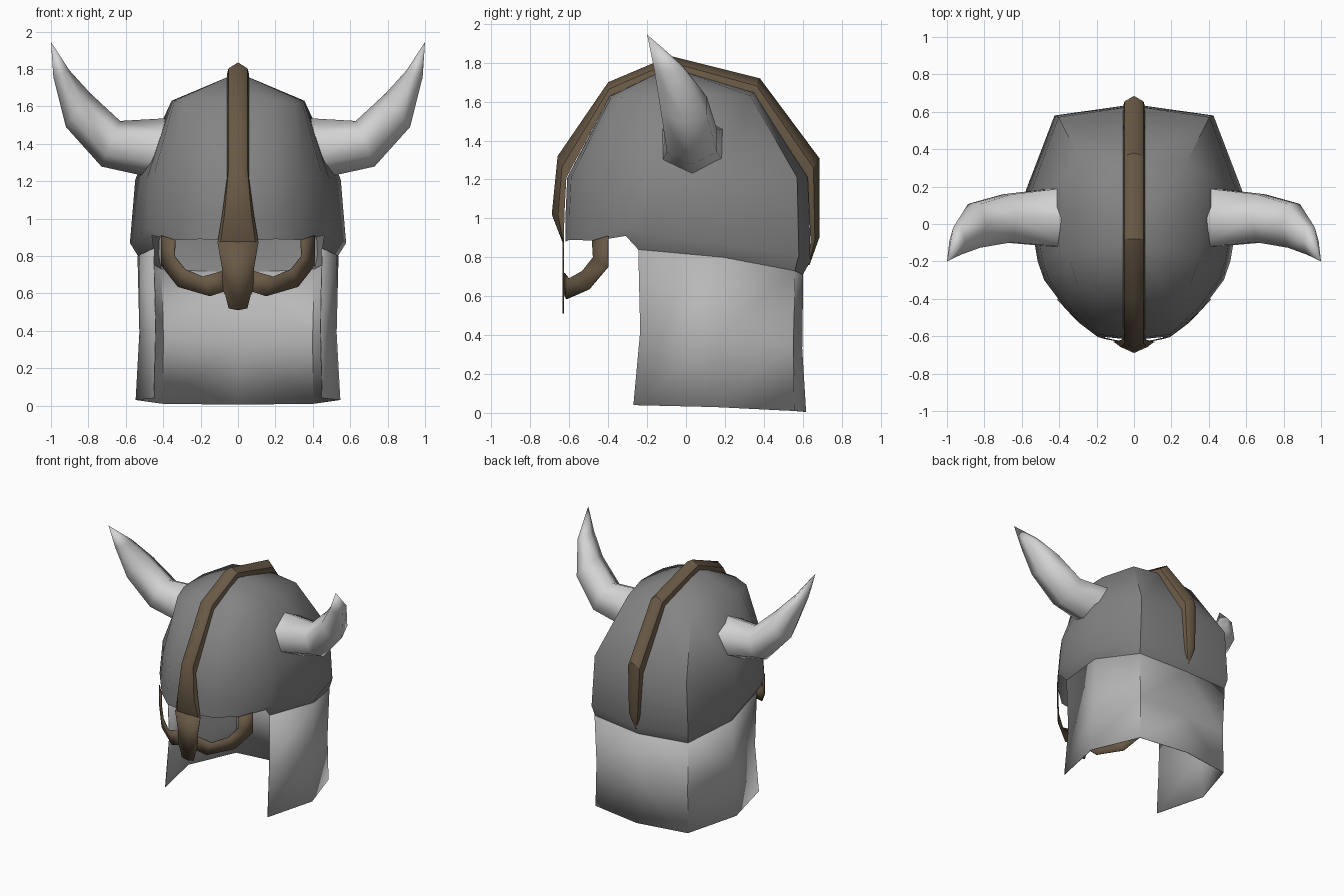
import bpy, bmesh, math
from mathutils import Vector

if "Cube" in bpy.data.objects:
    bpy.data.objects.remove(bpy.data.objects["Cube"], do_unlink=True)


def material(name, rgb):
    m = bpy.data.materials.new(name)
    m.use_nodes = True
    m.diffuse_color = (*rgb, 1)
    bsdf = m.node_tree.nodes["Principled BSDF"]
    bsdf.inputs["Base Color"].default_value = (*rgb, 1)
    bsdf.inputs["Roughness"].default_value = 0.7
    return m


STEEL = material("dark steel", (0.23, 0.23, 0.23))
CLOTH = material("pale mail", (0.48, 0.48, 0.48))
HORN = material("pale horn", (0.65, 0.65, 0.65))
BRONZE = material("brown bronze", (0.14, 0.10, 0.06))


def finish(name, bm, mat, smooth, centre, thick=0):
    """Face the shell away from centre, mirror it across x, shade it."""
    bmesh.ops.remove_doubles(bm, verts=bm.verts, dist=1e-5)
    bm.normal_update()
    c = Vector(centre)
    if sum(f.normal.dot(f.calc_center_median() - c) * f.calc_area() for f in bm.faces) < 0:
        bmesh.ops.reverse_faces(bm, faces=bm.faces)
    me = bpy.data.meshes.new(name)
    bm.to_mesh(me)
    bm.free()
    me.materials.append(mat)
    ob = bpy.data.objects.new(name, me)
    bpy.context.collection.objects.link(ob)
    bpy.ops.object.select_all(action='DESELECT')
    ob.select_set(True)
    bpy.context.view_layer.objects.active = ob
    bpy.ops.object.shade_smooth_by_angle(angle=math.radians(smooth))
    mirror = ob.modifiers.new("mirror", 'MIRROR')
    mirror.merge_threshold = 0.001
    if thick:
        solid = ob.modifiers.new("thickness", 'SOLIDIFY')
        solid.thickness = thick
        solid.offset = 0
    return ob


def loft(rows, closed=False):
    """Quads between rows of points; repeated points collapse to triangles."""
    bm = bmesh.new()
    vs = [[bm.verts.new(p) for p in r] for r in rows]
    n = len(rows[0])
    for a, b in zip(vs, vs[1:]):
        for i in range(n if closed else n - 1):
            j = (i + 1) % n
            quad = []
            for v in (a[i], a[j], b[j], b[i]):
                if all((v.co - q.co).length > 1e-5 for q in quad):
                    quad.append(v)
            if len(quad) > 2:
                bm.faces.new(quad)
    return bm


# Dome: columns from front to back, rows from rim to apex
rim = [(0, -.62, .88), (.2, -.6, .89), (.35, -.46, .885), (.46, -.31, .91),
       (.45, -.245, .84), (.535, .19, .80), (.41, .56, .73), (0, .60, .71)]
brow = [(0, -.62, 1.0), (.2, -.6, 1.0), (.36, -.46, .98), (.48, -.3, .95),
        (.515, -.2, .92), (.578, .18, .87), (.425, .58, .81), (0, .64, .78)]
crown = [(0, -.39, 1.63), (.17, -.38, 1.63), (.30, -.33, 1.62), (.34, -.2, 1.63),
         (.35, -.12, 1.63), (.355, .06, 1.63), (.28, .33, 1.63), (0, .355, 1.65)]
temple = [(x * .95, y * .985, 1.21) for x, y, z in brow]
apex = [(0, -.08, 1.78)] * len(rim)
finish("helmet_dome", loft([rim, brow, temple, crown, apex]), STEEL, 50, (0, 0, 1))

# Neck guard hanging from the rear part of the rim
middle = [(.44, -.235, .42), (.525, .16, .39), (.40, .55, .36), (0, .595, .33)]
hem = [(.45, -.27, .04), (.545, .15, .03), (.405, .555, .01), (0, .615, .005)]
finish("neck_guard", loft([hem, middle, rim[4:]]), CLOTH, 60, (0, 0, .4), .005)

# Crest: half width, inner (y, z) and ridge (y, z), from the brow over to the nape
crest = [(.11, -.628, .87, -.632, .87), (.085, -.625, 1.02, -.69, 1.02),
         (.06, -.615, 1.21, -.66, 1.32), (.06, -.39, 1.63, -.40, 1.70),
         (.06, -.08, 1.77, -.08, 1.835), (.06, .35, 1.64, .38, 1.72),
         (.06, .625, 1.21, .685, 1.31), (.045, .64, .88, .685, .90),
         (.008, .625, .76, .635, .76)]
rows = []
for w, y0, z0, y1, z1 in crest:
    rows.append([(w, y0, z0),
                 (w * .85, y0 + (y1 - y0) * .5, z0 + (z1 - z0) * .5),
                 (0, y1, z1)])
finish("crest", loft(rows), BRONZE, 30, (0, 0, 1))

# Nose guard below the crest
bm = bmesh.new()
bm.faces.new([bm.verts.new((x, -.631, z)) for x, z in
              [(0, .88), (.11, .875), (.085, .73), (.08, .61), (.068, .59),
               (.05, .52), (0, .51)]])
finish("nose_guard", bm, BRONZE, 30, (0, 0, .7), .006)


# Eye guard straps curving round the face
def face_y(x):
    curve = [(0, -.631), (.1, -.626), (.2, -.60), (.3, -.52), (.42, -.39)]
    for (x0, y0), (x1, y1) in zip(curve, curve[1:]):
        if x <= x1:
            return y0 + (y1 - y0) * (x - x0) / (x1 - x0)
    return curve[-1][1]


outer = [(.41, .91), (.41, .75), (.32, .635), (.15, .585), (.075, .61)]
inner = [(.335, .885), (.34, .80), (.285, .73), (.19, .69), (.083, .72)]
rows = [[(x, face_y(x), z) for x, z in line] for line in (outer, inner)]
finish("eye_guard", loft(rows), BRONZE, 40, (0, 0, .7), .006)

# Horns: ring centre, half height direction (x, z), half depth in y
rings = [((.37, .035, 1.375), (-.05, .165), .185),
         ((.68, .03, 1.40), (-.05, .122), .148),
         ((.855, -.01, 1.58), (-.065, .09), .135),
         ((.945, -.09, 1.775), (-.042, .02), .085),
         ((1.0, -.2, 1.945), (0, 0), 0)]
rows = []
for (x, y, z), (ux, uz), ry in rings:
    angles = [math.tau * k / 6 for k in range(6)]
    rows.append([(x + ux * math.cos(a), y + ry * math.sin(a), z + uz * math.cos(a))
                 for a in angles])
finish("horns", loft(rows, closed=True), HORN, 80, (.72, 0, 1.47))
